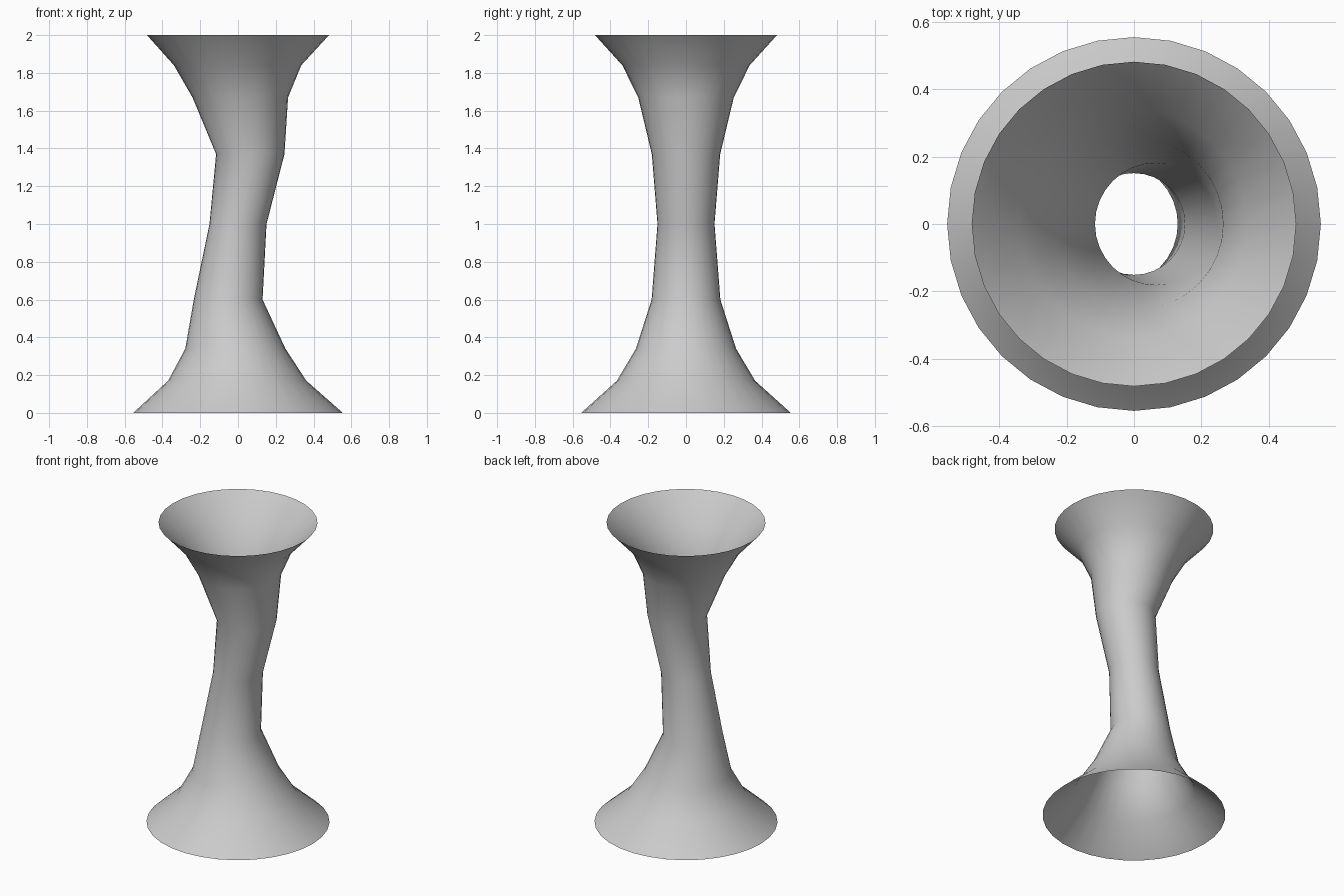
import bpy, bmesh
from math import cos, sin, pi

if "Cube" in bpy.data.objects:
    bpy.data.objects.remove(bpy.data.objects["Cube"])

SEGMENTS = 32
# Rings from bottom to top: height, x offset, radius
RINGS = [
    (0.00, 0.000, 0.555),
    (0.17, -0.004, 0.366),
    (0.34, -0.014, 0.265),
    (0.60, -0.052, 0.182),
    (1.00, 0.000, 0.151),
    (1.37, 0.065, 0.181),
    (1.67, 0.012, 0.253),
    (1.84, -0.002, 0.337),
    (2.00, 0.000, 0.482),
]


def ring(bm, z, cx, r):
    return [bm.verts.new((cx + r * cos(2 * pi * i / SEGMENTS),
                          r * sin(2 * pi * i / SEGMENTS), z))
            for i in range(SEGMENTS)]


# Open flared tube with a bent waist
bm = bmesh.new()
loops = [ring(bm, *values) for values in RINGS]
for low, high in zip(loops, loops[1:]):
    for i in range(SEGMENTS):
        j = (i + 1) % SEGMENTS
        face = bm.faces.new((low[i], low[j], high[j], high[i]))
        face.smooth = True

mesh = bpy.data.meshes.new("flared_tube")
bm.to_mesh(mesh)
bm.free()
tube = bpy.data.objects.new("flared_tube", mesh)
bpy.context.collection.objects.link(tube)
